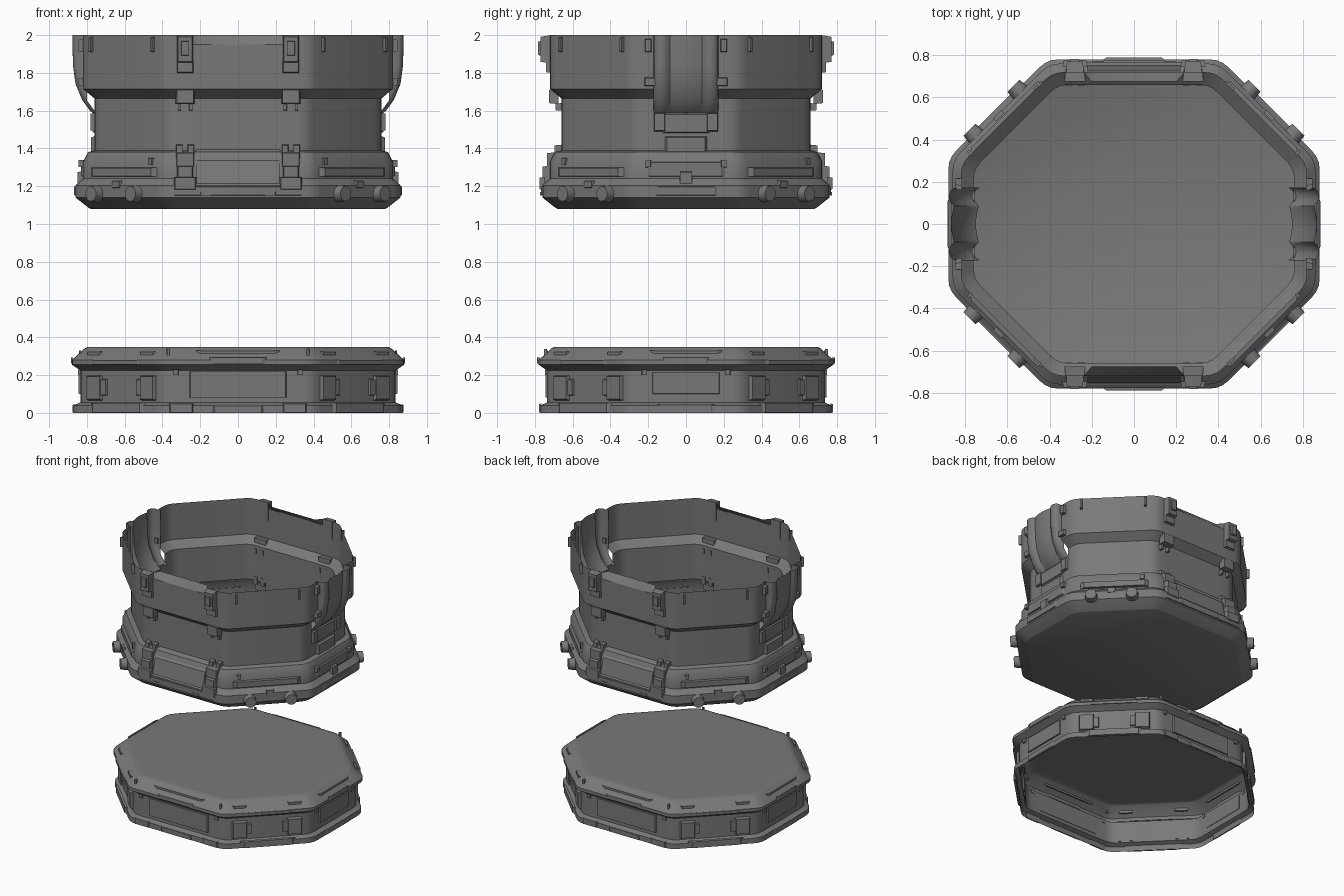
import bpy, bmesh, math
from mathutils import Vector

cube = bpy.data.objects.get("Cube")
if cube:
    bpy.data.objects.remove(cube, do_unlink=True)

GREY = (0.19, 0.19, 0.19, 1)
metal = bpy.data.materials.new("dark grey metal")
metal.use_nodes = True
metal.diffuse_color = GREY
metal.node_tree.nodes["Principled BSDF"].inputs["Base Color"].default_value = GREY

# Half width, half depth and corner sum (x + y) of the eight-sided plan
X, Y, S = 0.88, 0.78, 1.19
R = math.sqrt(0.5)
# Each wall: middle point, outward normal, tangent
WALLS = {
    "side": (Vector((X, 0, 0)), Vector((1, 0, 0)), Vector((0, 1, 0))),
    "front": (Vector((0, Y, 0)), Vector((0, 1, 0)), Vector((1, 0, 0))),
    "diag": (Vector((0.645, 0.545, 0)), Vector((R, R, 0)), Vector((-R, R, 0))),
}


def finish(name, bm, axes=None, angle=35):
    me = bpy.data.meshes.new(name)
    bm.to_mesh(me)
    bm.free()
    ob = bpy.data.objects.new(name, me)
    bpy.context.collection.objects.link(ob)
    me.materials.append(metal)
    if axes:
        mod = ob.modifiers.new("mirror", "MIRROR")
        mod.use_axis = (axes[0], axes[1], False)
        mod.use_mirror_merge = False
    bpy.ops.object.select_all(action="DESELECT")
    ob.select_set(True)
    bpy.context.view_layer.objects.active = ob
    bpy.ops.object.shade_smooth_by_angle(angle=math.radians(angle))
    return ob


def ring(d):
    """Plan outline moved inward by d, with rounded corners, anticlockwise."""
    x, y, s = X - d, Y - d, S - d * math.sqrt(2)
    a, b = Vector((x, s - x)), Vector((s - y, y))
    diag = (b - a).normalized() * 0.05
    quarter = [Vector((x, 0.17))]
    for c, before, after in ((a, Vector((0, -0.05)), diag), (b, -diag, Vector((-0.05, 0)))):
        for i in range(4):
            t = i / 3
            quarter.append(c + before * (1 - t) ** 2 + after * t ** 2)
    quarter += [Vector((0.24, y)), Vector((0.20, y))]
    half = quarter + [Vector((-p.x, p.y)) for p in reversed(quarter)]
    return half + [-p for p in half]


def shell(name, profile, cap, skip=None, move=None):
    """Sheet lofted from the bottom up through (inset, height) steps."""
    bm = bmesh.new()
    rows = []
    for d, z in profile:
        pts = [Vector((p.x, p.y, z)) for p in ring(d)]
        if move:
            pts = [move(p) for p in pts]
        rows.append([bm.verts.new(p) for p in pts])
    n = len(rows[0])
    for lo, hi in zip(rows, rows[1:]):
        for i in range(n):
            j = (i + 1) % n
            f = bm.faces.new((lo[i], lo[j], hi[j], hi[i]))
            if skip and skip(f.calc_center_median()):
                bm.faces.remove(f)
    bm.faces.new(rows[-1] if cap == "top" else rows[0][::-1])
    return finish(name, bm)


def detail(name, wall, u, d, z0, z1, width, depth, taper=0.88):
    """Tapered block on a wall, sunk slightly into it and mirrored round."""
    mid, n, t = WALLS[wall]
    bm = bmesh.new()
    bmesh.ops.create_cube(bm, size=1)
    for v in bm.verts:
        k = taper if v.co.y > 0 else 1
        out = depth if v.co.y > 0 else -0.004
        v.co = (mid + n * (out - d) + t * (u + v.co.x * k * width)
                + Vector((0, 0, (z0 + z1) / 2 + v.co.z * k * (z1 - z0))))
    bmesh.ops.recalc_face_normals(bm, faces=bm.faces)
    axes = (wall != "front" or u != 0, wall != "side" or u != 0)
    return finish(name, bm, axes, 20)


# Lower case: floor, foot, sill, waist and flared upper wall
def tilt_rim(p):
    if p.z > 1.99 and abs(p.x) < 0.21 and abs(p.y) > 0.6:
        p.y -= math.copysign(0.045, p.y)
    return p


shell("case_shell",
      [(0.10, 1.08), (0.09, 1.085), (0.02, 1.14), (0.02, 1.205), (0.06, 1.24), (0.06, 1.33),
       (0.085, 1.38), (0.12, 1.39), (0.12, 1.59), (0.12, 1.665), (0.06, 1.715),
       (0.06, 1.95), (0.06, 2.0)], "bottom",
      skip=lambda c: abs(c.y) < 0.1 and c.z > 1.59, move=tilt_rim)

# Lid: solid top, open below
shell("lid_shell",
      [(0.01, 0), (0.01, 0.04), (0.045, 0.055), (0.045, 0.225), (0.0, 0.255), (0.0, 0.28),
       (0.07, 0.343), (0.085, 0.35), (0.12, 0.35)], "top")

# Curved grips that fill the side openings
bm = bmesh.new()
path = [(0.735, 1.58), (0.76, 1.60), (0.80, 1.655), (0.836, 1.74), (0.85, 1.84), (0.853, 2.0)]
cols = 40
rows = []
for x, z in path:
    row = [bm.verts.new((min(x, 0.8), -0.172, z))]
    for i in range(cols + 1):
        y = -0.17 + 0.34 * i / cols
        if abs(y) > 0.09:
            out = 0.024 * math.sin(math.pi * (abs(y) - 0.09) / 0.08) ** 0.6 if abs(y) < 0.169 else 0
        else:
            out = 0.014 * math.cos(y / 0.09 * math.pi / 2)
        row.append(bm.verts.new((x + out, y, z)))
    row.append(bm.verts.new((min(x, 0.8), 0.172, z)))
    rows.append(row)
for lo, hi in zip(rows, rows[1:]):
    for i in range(len(lo) - 1):
        bm.faces.new((lo[i], lo[i + 1], hi[i + 1], hi[i]))
finish("side_grip", bm, (True, False), 40)

# Sloping ramp between the lower latches
bm = bmesh.new()
ramp = [(0.12, 1.395), (0.055, 1.335), (0.028, 1.205), (0.12, 1.205)]
ends = [[bm.verts.new((x, Y - d, z)) for d, z in ramp] for x in (-0.22, 0.22)]
for i in range(4):
    j = (i + 1) % 4
    bm.faces.new((ends[0][i], ends[0][j], ends[1][j], ends[1][i]))
for e in ends:
    bm.faces.new(e)
bmesh.ops.recalc_face_normals(bm, faces=bm.faces)
finish("sill_ramp", bm, (False, True), 20)

# Round bolts on the slanted walls
mid, n, t = WALLS["diag"]
for u in (0.13, -0.165):
    bm = bmesh.new()
    bmesh.ops.create_cone(bm, cap_ends=True, segments=20, radius1=0.046, radius2=0.040, depth=0.05)
    turn = n.to_track_quat("Z", "Y")
    for v in bm.verts:
        v.co = turn @ v.co + mid + n * 0.0 + t * u + Vector((0, 0, 1.16))
    finish("foot_bolt", bm, (True, True))

# Latches on the front and back
for u in (0.28,):
    detail("upper_latch", "front", u, 0.06, 1.85, 2.0, 0.085, 0.05)
    detail("upper_latch_tail", "front", u, 0.06, 1.80, 1.86, 0.09, 0.02)
    detail("latch_button", "front", u, 0.012, 1.89, 1.97, 0.045, 0.015)
    detail("middle_latch", "front", u, 0.10, 1.635, 1.715, 0.10, 0.045)
    for s in (-0.03, 0.03):
        detail("middle_latch_pin", "front", u + s, 0.12, 1.60, 1.64, 0.018, 0.03)
        detail("lower_latch_prong", "front", u + s, 0.12, 1.36, 1.42, 0.035, 0.035)
    detail("lower_latch_plate", "front", u, 0.09, 1.30, 1.38, 0.10, 0.045)
    detail("lower_latch", "front", u, 0.06, 1.21, 1.31, 0.085, 0.04)
    detail("lower_latch_foot", "front", u, 0.03, 1.18, 1.25, 0.12, 0.025)

# Foot, sill and upper wall trim
detail("foot_tab", "front", 0.17, 0.02, 1.15, 1.17, 0.06, 0.012)
detail("foot_lip", "front", 0, 0.02, 1.15, 1.20, 0.74, 0.008)
detail("foot_lip", "side", 0, 0.02, 1.15, 1.20, 0.34, 0.008)
detail("foot_tab", "diag", -0.02, 0.03, 1.19, 1.23, 0.06, 0.015)
detail("sill_plate", "diag", 0, 0.06, 1.25, 1.30, 0.50, 0.02)
detail("sill_plate", "side", 0, 0.06, 1.25, 1.33, 0.42, 0.012)
detail("side_catch", "side", 0, 0.06, 1.20, 1.28, 0.07, 0.03)
detail("sill_stud", "side", 0.2, 0.06, 1.30, 1.34, 0.03, 0.025)
detail("sill_stud", "diag", 0.2, 0.07, 1.31, 1.35, 0.03, 0.02)
detail("rim_stud", "diag", 0.22, 0.06, 1.91, 1.99, 0.016, 0.02)
detail("rim_stud", "diag", -0.24, 0.06, 1.91, 1.99, 0.016, 0.02)

# Mounts around the grips
detail("grip_hinge", "side", 0.19, 0.06, 1.73, 1.775, 0.06, 0.025)
detail("grip_hinge", "side", 0.20, 0.06, 1.91, 1.98, 0.035, 0.025)
detail("grip_lug", "side", 0.14, 0.12, 1.49, 1.59, 0.06, 0.02)
detail("grip_plate", "side", 0, 0.12, 1.48, 1.585, 0.26, 0.01)
detail("grip_base", "side", 0, 0.12, 1.36, 1.465, 0.23, 0.018)

# Lid panels, brackets, feet and edge trim
detail("lid_panel", "front", 0, 0.045, 0.08, 0.22, 0.52, 0.01, 0.97)
detail("lid_panel", "side", 0, 0.045, 0.10, 0.215, 0.36, 0.01, 0.97)
for s in (-0.2, 0.2):
    detail("lid_bracket", "diag", s, 0.045, 0.065, 0.20, 0.11, 0.02)
    detail("bracket_step", "diag", s * 0.68, 0.045, 0.09, 0.18, 0.05, 0.012)
    detail("slope_strip", "diag", s, 0.04, 0.30, 0.325, 0.10, 0.012)
detail("lid_edge_plate", "diag", 0, 0.0, 0.255, 0.28, 0.36, 0.008)
detail("lid_edge_plate", "front", 0, 0.0, 0.26, 0.295, 0.30, 0.008)
detail("lid_edge_plate", "side", 0, 0.0, 0.26, 0.295, 0.24, 0.005)
detail("slope_strip", "front", 0, 0.045, 0.31, 0.33, 0.44, 0.008)
detail("slope_strip", "side", 0, 0.045, 0.31, 0.33, 0.38, 0.008)
detail("slope_pin", "front", 0.37, 0.04, 0.30, 0.34, 0.015, 0.012)
detail("lid_foot", "diag", 0, 0.012, 0.0, 0.055, 0.40, 0.014)
detail("lid_foot", "front", 0.3, 0.012, 0.0, 0.05, 0.13, 0.01)
detail("lid_foot", "front", 0, 0.012, 0.0, 0.04, 0.28, 0.008)
detail("lid_foot", "side", 0, 0.012, 0.0, 0.045, 0.30, 0.008)
detail("wall_clip", "front", 0.33, 0.045, 0.20, 0.23, 0.03, 0.012)
detail("wall_clip", "side", 0.22, 0.045, 0.20, 0.23, 0.03, 0.012)
